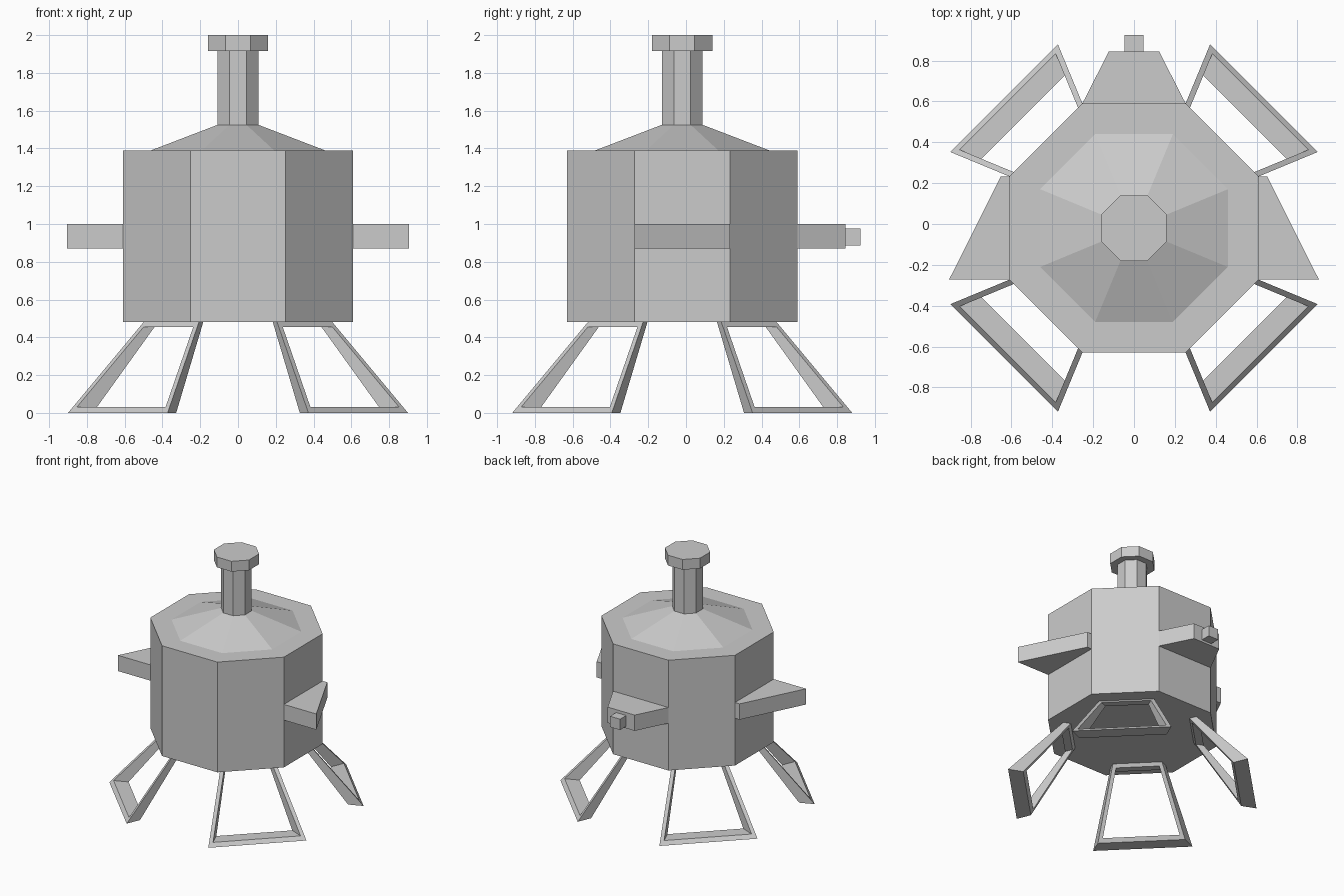
import bpy, bmesh, math
from mathutils import Matrix

if "Cube" in bpy.data.objects:
    bpy.data.objects.remove(bpy.data.objects["Cube"])

CY = -0.02                      # the octagonal body sits slightly forward
K = math.tan(math.pi / 8)       # half side / apothem of an octagon


def finish(name, bm):
    bmesh.ops.recalc_face_normals(bm, faces=bm.faces)
    me = bpy.data.meshes.new(name)
    bm.to_mesh(me)
    bm.free()
    ob = bpy.data.objects.new(name, me)
    bpy.context.collection.objects.link(ob)
    return ob


def bridge(bm, a, b):
    n = len(a)
    for i in range(n):
        j = (i + 1) % n
        bm.faces.new((a[i], a[j], b[j], b[i]))


def octagon_stack(name, profile):
    """Closed octagonal solid from (apothem, z) rings, flats on the axes."""
    bm = bmesh.new()
    rings = []
    for apothem, z in profile:
        r = apothem / math.cos(math.pi / 8)
        angles = [math.pi / 8 + i * math.pi / 4 for i in range(8)]
        rings.append([bm.verts.new((r * math.cos(t), CY + r * math.sin(t), z))
                      for t in angles])
    for a, b in zip(rings, rings[1:]):
        bridge(bm, a, b)
    bm.faces.new(rings[0])
    bm.faces.new(rings[-1])
    return finish(name, bm)


def slab(name, outline, z0, z1):
    bm = bmesh.new()
    low, high = ([bm.verts.new((x, y, z)) for x, y in outline] for z in (z0, z1))
    bridge(bm, low, high)
    bm.faces.new(low)
    bm.faces.new(high)
    return finish(name, bm)


def leg(name, angle):
    """Open trapezoid frame, a splayed slice of an octagonal skirt."""
    top, wall = 0.48, 0.03

    def loop(r_bottom, r_top, z0, z1, inset):
        pts = []
        for z, s in ((z0, -1), (z0, 1), (z1, 1), (z1, -1)):
            r = r_bottom + (r_top - r_bottom) * z / top
            pts.append(bm.verts.new((r, s * (K * r - inset), z)))
        return pts

    bm = bmesh.new()
    front, back = (0.90, 0.50), (0.79, 0.445)
    fo, bo = (loop(*r, 0, top, 0) for r in (front, back))
    fi, bi = (loop(*r, 0.03, 0.455, wall) for r in (front, back))
    for a, b in ((fo, fi), (fi, bi), (bi, bo), (bo, fo)):
        bridge(bm, a, b)
    bm.transform(Matrix.Translation((0, CY, 0)) @ Matrix.Rotation(angle, 4, 'Z'))
    return finish(name, bm)


# Main body with shallow conical roof
octagon_stack("body", [(0.61, 0.48), (0.61, 1.39), (0.46, 1.39), (0.108, 1.525)])

# Chimney-like neck and its cap
octagon_stack("neck", [(0.108, 1.52), (0.108, 1.92)])
octagon_stack("neck_cap", [(0.16, 1.915), (0.16, 2.0)])

# Swept side fins
for side, s in (("right", 1), ("left", -1)):
    slab(side + "_fin", [(s * 0.61, 0.233), (s * 0.652, 0.233),
                         (s * 0.906, -0.273), (s * 0.61, -0.273)], 0.87, 1.0)

# Rear bracket with a small nub
slab("rear_bracket", [(-0.253, 0.59), (0.253, 0.59), (0.123, 0.845), (-0.123, 0.845)],
     0.87, 1.0)
slab("rear_nub", [(-0.046, 0.845), (0.046, 0.845), (0.046, 0.925), (-0.046, 0.925)],
     0.887, 0.976)

# Four diagonal frame legs
for i, place in enumerate(("back_right", "back_left", "front_left", "front_right")):
    leg(place + "_leg", math.pi / 4 + i * math.pi / 2)
